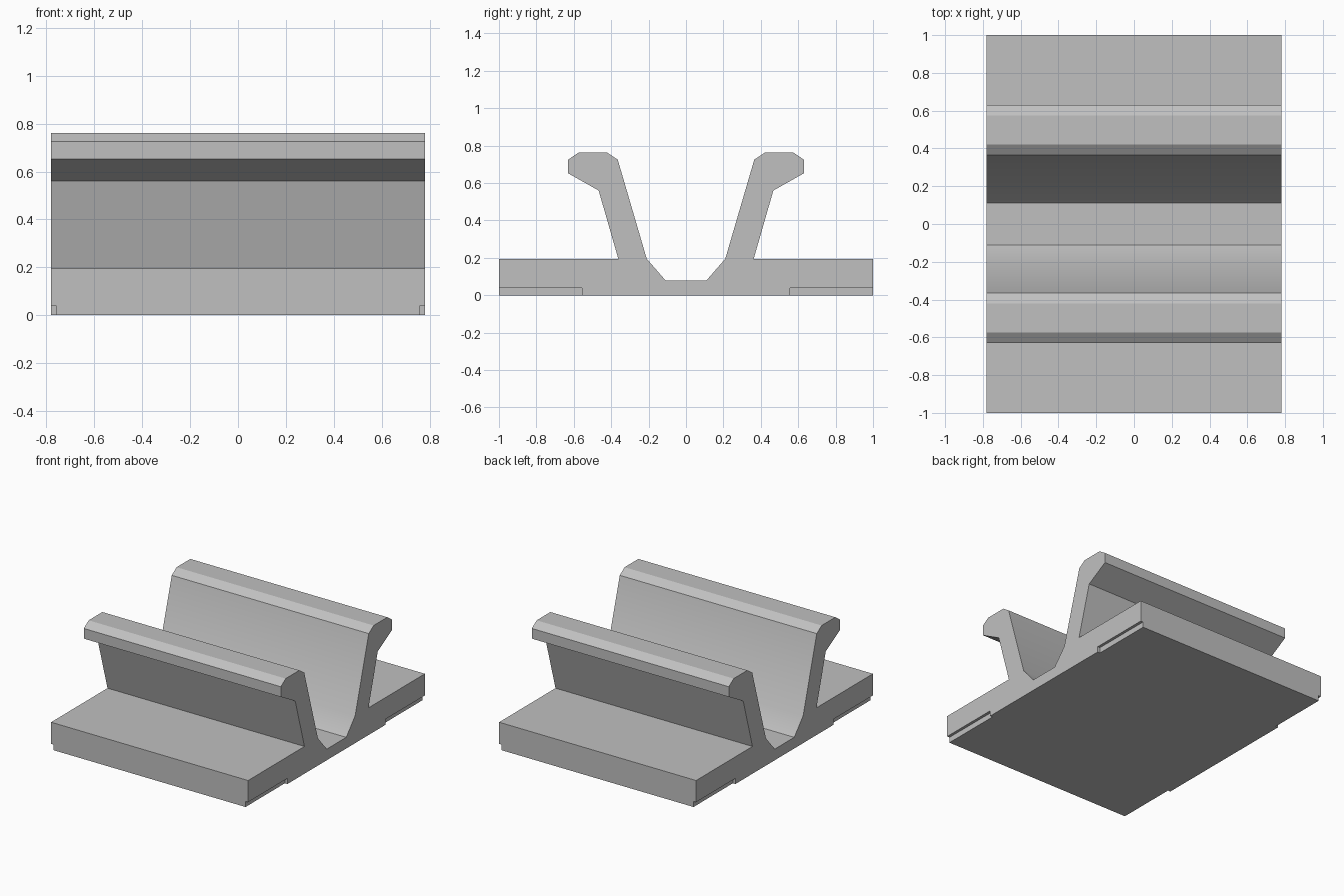
import bpy
import bmesh

HALF_WIDTH = 0.78

cube = bpy.data.objects.get("Cube")
if cube:
    bpy.data.objects.remove(cube, do_unlink=True)

grey = bpy.data.materials.new("plain grey")
grey.use_nodes = True
colour = (0.53, 0.53, 0.53, 1)
grey.diffuse_color = colour
grey.node_tree.nodes["Principled BSDF"].inputs["Base Color"].default_value = colour


def extrude_along_x(name, profile, x0, x1):
    """Closed prism from a list of (y, z) points."""
    bm = bmesh.new()
    cap = bm.faces.new([bm.verts.new((x0, y, z)) for y, z in profile])
    swept = bmesh.ops.extrude_face_region(bm, geom=[cap])["geom"]
    moved = [v for v in swept if isinstance(v, bmesh.types.BMVert)]
    bmesh.ops.translate(bm, verts=moved, vec=(x1 - x0, 0, 0))
    bmesh.ops.recalc_face_normals(bm, faces=bm.faces)
    mesh = bpy.data.meshes.new(name)
    bm.to_mesh(mesh)
    bm.free()
    mesh.materials.append(grey)
    obj = bpy.data.objects.new(name, mesh)
    bpy.context.collection.objects.link(obj)
    return obj


# Half section: channel floor, flared wall, hooked lip, base flange
half = [
    (0.11, 0.08), (0.21, 0.195), (0.365, 0.725), (0.42, 0.762),
    (0.575, 0.762), (0.63, 0.725), (0.63, 0.652), (0.467, 0.56),
    (0.362, 0.195), (1.0, 0.195), (1.0, 0.0),
]
section = half + [(-y, z) for y, z in reversed(half)]
rail = extrude_along_x("clip_rail", section, -HALF_WIDTH, HALF_WIDTH)

# Shallow notches under the side edges of each flange
bpy.context.view_layer.objects.active = rail
rail.select_set(True)
for sx in (-1, 1):
    for sy in (-1, 1):
        box = [(sy * y, z) for y, z in
               ((0.555, -0.1), (1.1, -0.1), (1.1, 0.04), (0.555, 0.04))]
        cutter = extrude_along_x("notch_cutter", box, sx * 0.76, sx * 0.9)
        cutter.hide_render = True
        cut = rail.modifiers.new("notch", 'BOOLEAN')
        cut.operation = 'DIFFERENCE'
        cut.solver = 'EXACT'
        cut.object = cutter
        bpy.ops.object.modifier_apply(modifier=cut.name)
        bpy.data.objects.remove(cutter, do_unlink=True)

# Soft bend inside the channel, crisp edges elsewhere
bpy.ops.object.shade_smooth_by_angle(angle=0.52)
